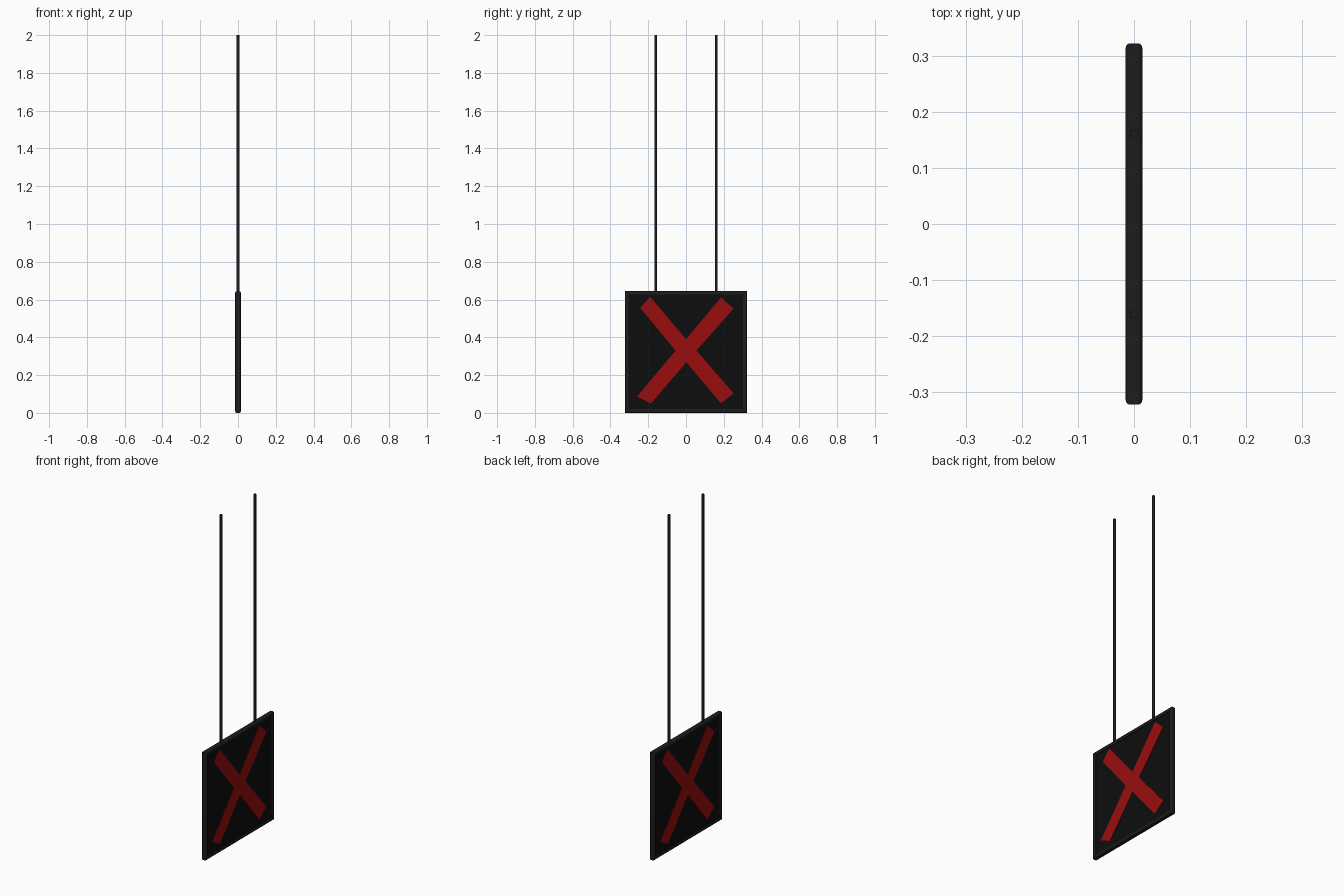
import bpy, bmesh, math

if "Cube" in bpy.data.objects:
    bpy.data.objects.remove(bpy.data.objects["Cube"])

HALF = 0.322          # half size of the square sign
CZ = HALF             # centre height of the sign


def material(name, rgb):
    m = bpy.data.materials.new(name)
    m.diffuse_color = (*rgb, 1)
    m.use_nodes = True
    m.node_tree.nodes["Principled BSDF"].inputs["Base Color"].default_value = m.diffuse_color
    return m


BLACK = material("frame_black", (0.012, 0.012, 0.012))
PANEL = material("panel_black", (0.004, 0.004, 0.004))
RED = material("cross_red", (0.32, 0.004, 0.004))


def add_object(name, bm, mat):
    bmesh.ops.recalc_face_normals(bm, faces=bm.faces[:])
    me = bpy.data.meshes.new(name)
    bm.to_mesh(me)
    bm.free()
    me.materials.append(mat)
    ob = bpy.data.objects.new(name, me)
    bpy.context.collection.objects.link(ob)
    return ob


# Square frame: rounded profile (inset from outer edge, x) mitred around four corners
outer = [(0.0, 0.008), (0.0015, 0.0115), (0.005, 0.0143), (0.009, 0.015),
         (0.015, 0.0143), (0.020, 0.011)]
profile = outer + [(d, -x) for d, x in reversed(outer)]
bm = bmesh.new()
rings = []
for sy, sz in ((-1, -1), (1, -1), (1, 1), (-1, 1)):
    rings.append([bm.verts.new((x, sy * (HALF - d), CZ + sz * (HALF - d))) for d, x in profile])
n = len(profile)
for i in range(4):
    a, b = rings[i], rings[(i + 1) % 4]
    for j in range(n):
        k = (j + 1) % n
        bm.faces.new((a[j], a[k], b[k], b[j]))
frame = add_object("frame", bm, BLACK)
bpy.context.view_layer.objects.active = frame
frame.select_set(True)
bpy.ops.object.shade_smooth_by_angle(angle=math.radians(40))

# Dark panel inside the frame
bm = bmesh.new()
bmesh.ops.create_cube(bm, size=1)
for v in bm.verts:
    v.co = (v.co.x * 0.018, v.co.y * 0.61, CZ + v.co.z * 0.61)
add_object("panel", bm, PANEL)

# Hand-cut cross on each face, the back one turned half way round
cross = [(-0.243, 0.557), (-0.19, 0.615), (0.0, 0.390), (0.185, 0.611),
         (0.252, 0.552), (0.055, 0.330), (0.252, 0.103), (0.185, 0.050),
         (0.002, 0.268), (-0.185, 0.050), (-0.259, 0.087), (-0.055, 0.330)]
for name, s in (("cross_right", 1), ("cross_left", -1)):
    bm = bmesh.new()
    lo = [bm.verts.new((s * 0.008, s * y, z)) for y, z in cross]
    hi = [bm.verts.new((s * 0.011, s * y, z)) for y, z in cross]
    bm.faces.new(lo)
    bm.faces.new(hi)
    for i in range(12):
        j = (i + 1) % 12
        bm.faces.new((lo[i], lo[j], hi[j], hi[i]))
    add_object(name, bm, RED)

# Two hanging rods
for name, y in (("rod_front", -0.16), ("rod_back", 0.16)):
    bpy.ops.mesh.primitive_cylinder_add(vertices=12, radius=0.0075, depth=1.365,
                                        location=(0, y, 2 - 1.365 / 2))
    rod = bpy.context.object
    rod.name = name
    rod.data.materials.append(BLACK)
    bpy.ops.object.shade_smooth_by_angle(angle=math.radians(40))
